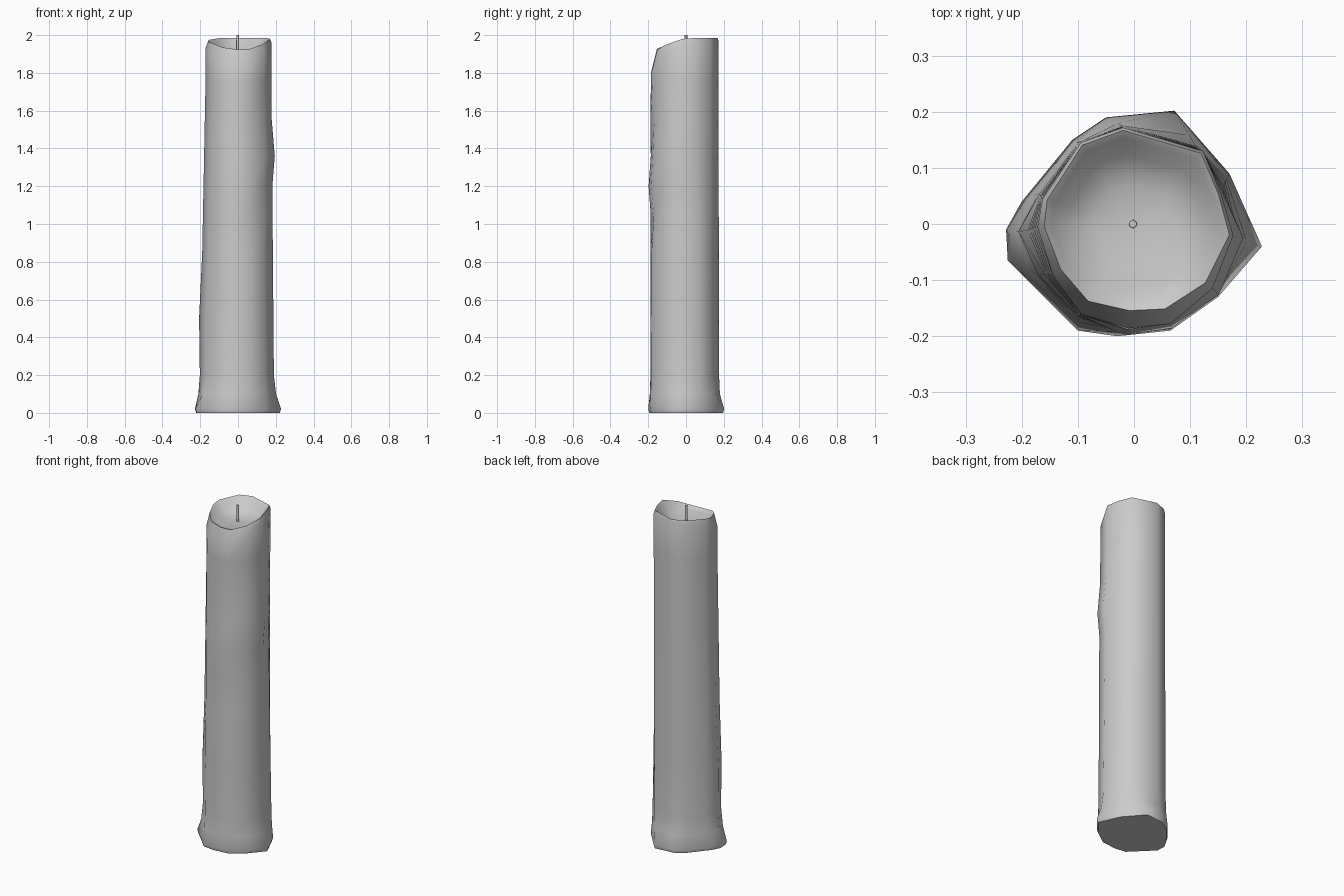
import bpy, bmesh, math

if "Cube" in bpy.data.objects:
    bpy.data.objects.remove(bpy.data.objects["Cube"])

# Irregular cross-sections, counter-clockwise from the right side
BASE = [(.228, -.04), (.17, .09), (.072, .202), (-.05, .19), (-.11, .15), (-.2, .04),
        (-.228, -.01), (-.225, -.065), (-.1, -.19), (-.03, -.2), (.065, -.19), (.15, -.13)]
BODY = [(.19, -.03), (.165, .08), (.11, .14), (-.02, .175), (-.1, .145), (-.17, .055),
        (-.202, -.015), (-.17, -.09), (-.1, -.168), (-.03, -.188), (.065, -.185), (.145, -.125)]
RIM = [(.177, -.02), (.155, .055), (.123, .13), (-.02, .172), (-.095, .145), (-.163, .045),
       (-.172, -.005), (-.145, -.09), (-.095, -.16), (-.01, -.186), (.065, -.178), (.14, -.115)]
SHOULDER_Z = [1.96, 1.97, 1.97, 1.97, 1.96, 1.945, 1.93, 1.88, 1.83, 1.8, 1.82, 1.9]
LIP_Z = [1.98, 1.985, 1.985, 1.985, 1.985, 1.975, 1.965, 1.955, 1.935, 1.925, 1.925, 1.95]
LIP_SCALE = [.96, .97, .97, .97, .97, .95, .93, .9, .86, .83, .85, .91]
# Wax drips and dents: (level, point) -> radial scale
DRIPS = {(.5, 6): 1.05, (.5, 7): 1.03, (1.05, 10): .94, (1.05, 11): 1.02, (1.2, 9): 1.06,
         (1.2, 10): 1.03, (1.36, 0): 1.08, (1.36, 11): 1.07, (1.36, 10): .98,
         (1.55, 10): .94, (1.55, 9): 1.01}
N = len(BASE)


def finish(bm, name, angle):
    bmesh.ops.recalc_face_normals(bm, faces=bm.faces)
    me = bpy.data.meshes.new(name)
    bm.to_mesh(me)
    bm.free()
    ob = bpy.data.objects.new(name, me)
    bpy.context.collection.objects.link(ob)
    bpy.ops.object.select_all(action='DESELECT')
    ob.select_set(True)
    bpy.context.view_layer.objects.active = ob
    bpy.ops.object.shade_smooth_by_angle(angle=math.radians(angle))


# Candle body: stacked rings from the flared foot to the melted bowl
bm = bmesh.new()


def ring(points, heights):
    if not isinstance(heights, list):
        heights = [heights] * N
    return [bm.verts.new((x, y, z)) for (x, y), z in zip(points, heights)]


def scaled(points, s):
    return [(x * s, y * s) for x, y in points]


def mix(a, b, t):
    return [(p[0] + (q[0] - p[0]) * t, p[1] + (q[1] - p[1]) * t) for p, q in zip(a, b)]


rings = [ring(scaled(BASE, .97), 0), ring(BASE, .02), ring(mix(BASE, BODY, .7), .1)]
for z in (.2, .5, .85, 1.05, 1.2, 1.36, 1.55, 1.75):
    pts = mix(BODY, RIM, (z - .2) / 1.55)
    pts = [(x * DRIPS.get((z, i), 1), y * DRIPS.get((z, i), 1)) for i, (x, y) in enumerate(pts)]
    rings.append(ring(pts, z))
rings.append(ring(RIM, SHOULDER_Z))
lip = [(x * s, y * s) for (x, y), s in zip(RIM, LIP_SCALE)]
rings.append(ring(lip, LIP_Z))
rings.append(ring(scaled(lip, .92), [z - .01 for z in LIP_Z]))
rings.append(ring(scaled(lip, .75), [1.915 + (z - 1.925) * .3 for z in LIP_Z]))
rings.append(ring(scaled(RIM, .4), 1.908))

for a, b in zip(rings, rings[1:]):
    for i in range(N):
        j = (i + 1) % N
        bm.faces.new((a[i], a[j], b[j], b[i]))
bm.faces.new(rings[0][::-1])
centre = bm.verts.new((0, 0, 1.905))
for i in range(N):
    bm.faces.new((rings[-1][i], rings[-1][(i + 1) % N], centre))
finish(bm, "candle_body", 65)

# Wick
bm = bmesh.new()
bmesh.ops.create_cone(bm, cap_ends=True, segments=8, radius1=.008, radius2=.007, depth=.11)
bmesh.ops.translate(bm, verts=bm.verts, vec=(-.002, 0, 1.945))
finish(bm, "wick", 50)
